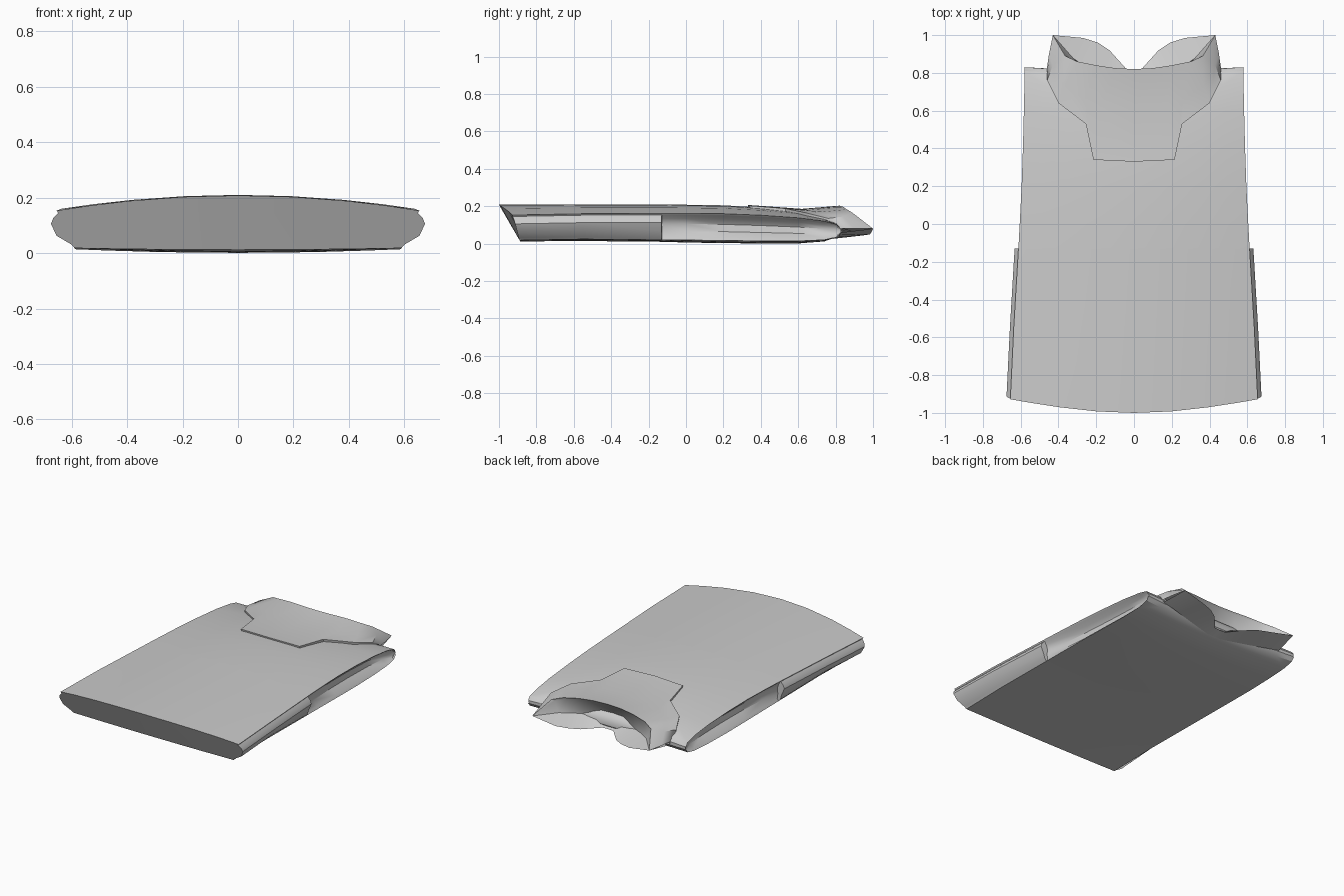
import bpy, bmesh
from math import radians

if "Cube" in bpy.data.objects:
    bpy.data.objects.remove(bpy.data.objects["Cube"])


def loft(name, rows, caps=False):
    """Skin rows of points for the right half and mirror to the left."""
    bm = bmesh.new()
    grid = [[bm.verts.new(p) for p in row] for row in rows]
    for a, b in zip(grid, grid[1:]):
        for i in range(len(a) - 1):
            bm.faces.new((a[i], a[i + 1], b[i + 1], b[i]))
    if caps:
        bm.faces.new(grid[0])
        bm.faces.new(grid[-1])
    bmesh.ops.remove_doubles(bm, verts=bm.verts, dist=0.0005)
    bmesh.ops.recalc_face_normals(bm, faces=bm.faces)
    mesh = bpy.data.meshes.new(name)
    bm.to_mesh(mesh)
    bm.free()
    ob = bpy.data.objects.new(name, mesh)
    bpy.context.collection.objects.link(ob)
    bpy.ops.object.select_all(action='DESELECT')
    ob.select_set(True)
    bpy.context.view_layer.objects.active = ob
    bpy.ops.object.shade_smooth_by_angle(angle=radians(35))
    m = ob.modifiers.new("mirror", 'MIRROR')
    m.use_clip = True
    return ob


def body_row(y, xt, zt, zc, zbe, zbc, recess):
    """Half section: top panel, side strip (or armhole recess), bottom panel."""
    pts = [(xt * f, zc - (zc - zt) * f ** 2) for f in (0, .3, .6, .82, 1)]
    xb, h = min(.59, xt), zt - zbe
    if recess is None:
        pts += [(xt - .006, zt - .008), (xt + .012, zbe + .8 * h), (xt + .02, zbe + .65 * h),
                (xt, zbe + .33 * h), (xb + .012, zbe + .1 * h)]
    else:
        pts += [(xt - .008, zt - .01 * h / .14), (xt - recess * .7, zbe + .8 * h),
                (xt - recess, zbe + .6 * h), (xt - recess * .9, zbe + .33 * h),
                (xb - .01, zbe + .1 * h)]
    pts += [(xb * f, zbc + (zbe - zbc) * f ** 2) for f in (1, .8, .55, .3, 0)]
    out = []
    for x, z in pts:
        yy = y
        if y == -1:            # slanted, slightly curved hem
            yy += .58 * (zc - z) + .04 * (x / .655) ** 2 * max(0, (z - zbe) / h)
        elif y > .8:           # shoulders reach a little past the neck
            yy -= .02 * (1 - min(1, x / .58) ** 2)
        out.append((x, yy, z))
    return out


# vest body: side strips up to the armholes, then recessed openings
stations = [
    (-1, .655, .153, .208, .018, .012, None),
    (-.55, .637, .160, .210, .024, .014, None),
    (-.13, .612, .162, .210, .020, .010, None),
    (-.129, .612, .162, .210, .020, .010, .03),
    (.0, .605, .162, .208, .019, .006, .055),
    (.2, .595, .160, .205, .017, .003, .06),
    (.4, .588, .152, .193, .014, .001, .06),
    (.6, .583, .138, .172, .014, .001, .055),
    (.74, .580, .120, .145, .020, .012, .04),
    (.81, .580, .102, .115, .036, .030, .015),
    (.83, .580, .078, .082, .060, .055, .004),
]
loft("vest_body", [body_row(*s) for s in stations], caps=True)

# collar: flap edge, stand, opening rim, inner pocket, lower rim, lower neckline
flap = [(0, .33, .207), (.215, .34, .203), (.255, .53, .188),
        (.40, .64, .165), (.46, .76, .135), (.46, .83, .08)]
stand = [(0, .62, .186), (.18, .62, .184), (.26, .66, .18),
         (.37, .73, .17), (.43, .84, .145), (.45, .90, .08)]
rim = [(0, .82, .203), (.10, .825, .202), (.20, .84, .197),
       (.30, .86, .183), (.365, .89, .165), (.43, 1.0, .08)]
lower = [(0, .818, .038), (.04, .82, .038), (.13, .92, .041),
         (.19, .96, .046), (.27, .985, .05), (.43, 1.0, .08)]
neck = [(0, .76, .018), (.05, .76, .018), (.15, .78, .025),
        (.25, .80, .033), (.36, .82, .045), (.46, .83, .06)]
under = [(x, y + .004, z - .02) for x, y, z in flap]
inner = [(a[0] * .55 + b[0] * .45, (a[1] + b[1]) / 2 - d, (a[2] + b[2]) / 2 - d * .4)
         for a, b, d in zip(rim, lower, (.07, .07, .08, .08, .06, 0))]
lip = [(x * .96, y - .012 * (z > .1), z - .01 * (z > .1)) for x, y, z in rim]
lip[-1] = rim[-1]
loft("collar", [under, flap, stand, rim, lip, inner, lower, neck])
